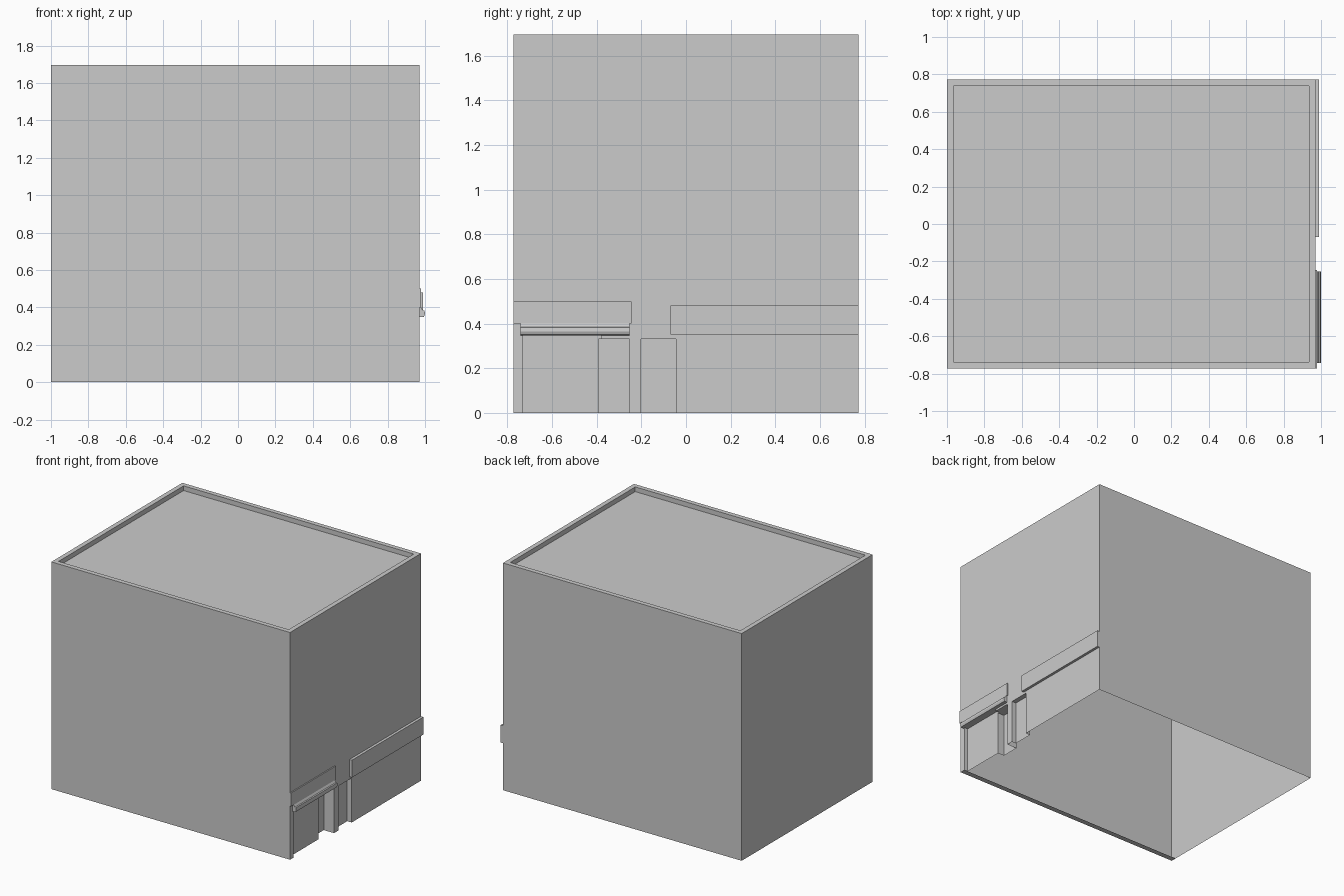
import bpy
import bmesh

cube = bpy.data.objects.get("Cube")
if cube:
    bpy.data.objects.remove(cube, do_unlink=True)

# One plain grey for the whole building
grey = bpy.data.materials.new("plain_grey")
grey.use_nodes = True
grey.diffuse_color = (0.6, 0.6, 0.6, 1)
grey.node_tree.nodes["Principled BSDF"].inputs["Base Color"].default_value = (0.6, 0.6, 0.6, 1)

WALL = 0.97            # x of the shop wall
BACK, SIDE, TOP = -1.0, 0.772, 1.695


def finish(name, bm):
    bmesh.ops.recalc_face_normals(bm, faces=bm.faces)
    mesh = bpy.data.meshes.new(name)
    bm.to_mesh(mesh)
    bm.free()
    mesh.materials.append(grey)
    obj = bpy.data.objects.new(name, mesh)
    bpy.context.collection.objects.link(obj)
    return obj


def box(name, x, y, z):
    bm = bmesh.new()
    bmesh.ops.create_cube(bm, size=1)
    for v in bm.verts:
        for axis, (low, high) in enumerate((x, y, z)):
            v.co[axis] = high if v.co[axis] > 0 else low
    return finish(name, bm)


def extrude_along_y(name, profile, y0, y1):
    bm = bmesh.new()
    face = bm.faces.new([bm.verts.new((x, y0, z)) for x, z in profile])
    new = bmesh.ops.extrude_face_region(bm, geom=[face])["geom"]
    bmesh.ops.translate(bm, vec=(0, y1 - y0, 0),
                        verts=[g for g in new if isinstance(g, bmesh.types.BMVert)])
    return finish(name, bm)


# Main block with a sunken roof and recessed shop openings
building = box("building", (BACK, WALL), (-SIDE, SIDE), (0, TOP))
cutters = [
    box("roof_cutter", (BACK + 0.035, WALL - 0.035),
        (-SIDE + 0.035, SIDE - 0.035), (TOP - 0.035, TOP + 0.1)),
    box("window_cutter", (WALL - 0.03, 1.1), (-0.73, -0.38), (-0.1, 0.35)),
    box("entrance_cutter", (WALL - 0.085, 1.1), (-0.392, -0.253), (-0.1, 0.332)),
    box("side_door_cutter", (WALL - 0.037, 1.1), (-0.202, -0.045), (-0.1, 0.332)),
]
for cutter in cutters:
    cutter.hide_render = True
    mod = building.modifiers.new(cutter.name, "BOOLEAN")
    mod.operation = "DIFFERENCE"
    mod.solver = "EXACT"
    mod.object = cutter

# Apply the cuts, then open the underside
bpy.context.view_layer.update()
graph = bpy.context.evaluated_depsgraph_get()
shell = bpy.data.meshes.new_from_object(building.evaluated_get(graph))
building.modifiers.clear()
building.data = shell
for cutter in cutters:
    bpy.data.objects.remove(cutter, do_unlink=True)
bm = bmesh.new()
bm.from_mesh(shell)
floor = [f for f in bm.faces if all(abs(v.co.z) < 0.001 for v in f.verts)]
bmesh.ops.delete(bm, geom=floor, context="FACES")
bm.to_mesh(shell)
bm.free()

# Narrow underside of the front wall
bm = bmesh.new()
bm.faces.new([bm.verts.new(p) for p in (
    (BACK, -SIDE, 0), (BACK, -0.73, 0), (WALL, -0.73, 0), (WALL, -SIDE, 0))])
front_wall_base = finish("front_wall_base", bm)
if front_wall_base.data.polygons[0].normal.z > 0:
    front_wall_base.data.flip_normals()

# Sign boards on the shop wall
box("shop_sign_board", (WALL - 0.005, 0.979), (-SIDE, -0.245), (0.4, 0.5))
box("long_sign_board", (WALL - 0.005, 0.99), (-0.07, SIDE), (0.35, 0.48))

# Projecting moulding over the shop window
extrude_along_y("window_canopy", [
    (0.965, 0.4), (0.979, 0.4), (0.988, 0.385), (0.997, 0.383),
    (1.0, 0.365), (0.994, 0.35), (0.965, 0.347)], -0.742, -0.254)
